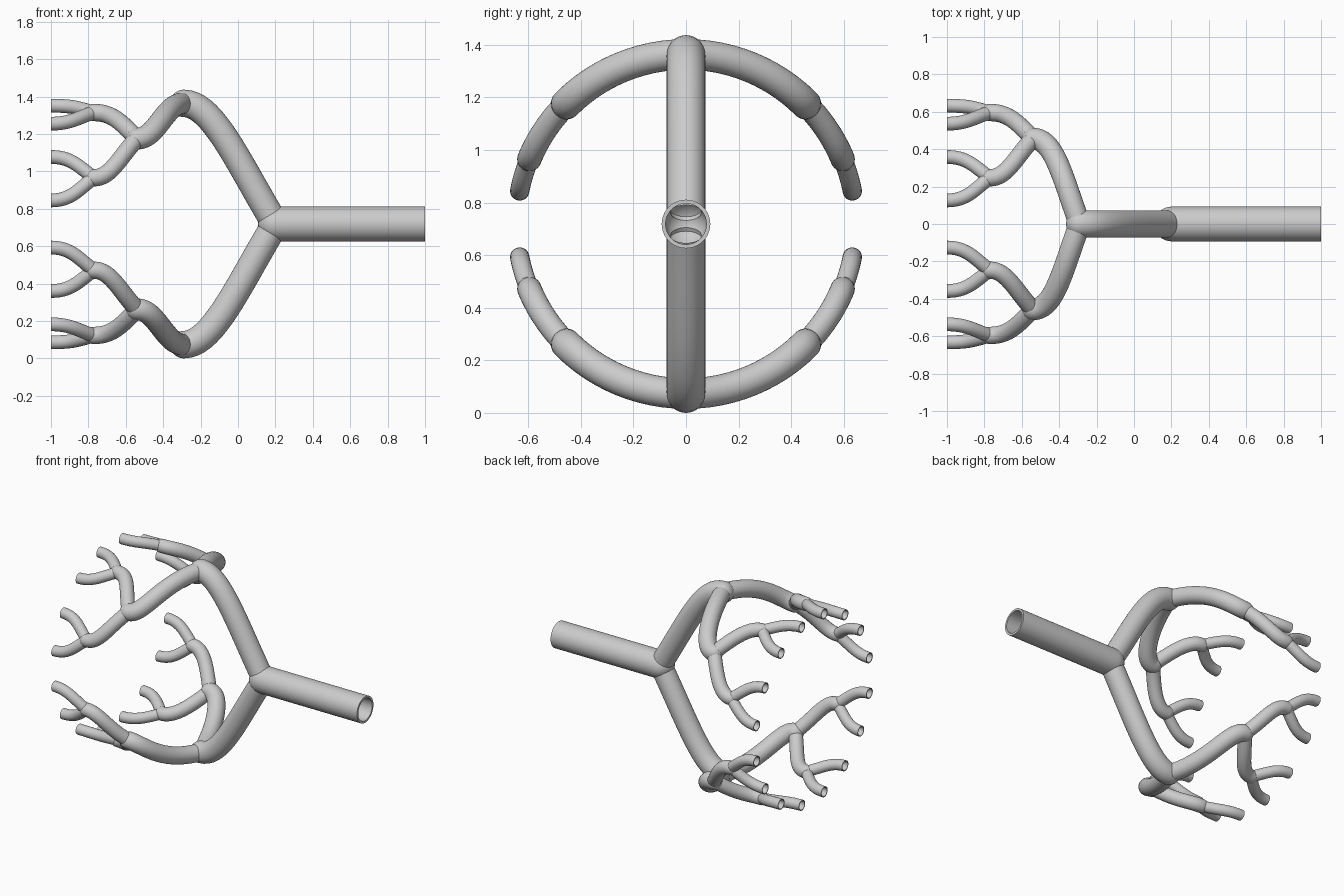
import bpy, bmesh
from math import sin, cos, pi, radians
from mathutils import Vector

cube = bpy.data.objects.get("Cube")
if cube:
    bpy.data.objects.remove(cube, do_unlink=True)

SPREAD = 0.645      # radius of the shell the branches lie on
CENTRE_Z = 0.7185
NODES = [1.0, 0.2, -0.29, -0.54, -0.77, -1.0]       # x of every fork
NAMES = ["trunk", "main_branch", "side_branch", "twig", "tip"]
RADII = [0.0926 * 2 ** (-g / 3) for g in range(5)]  # each fork narrows the tube
EASE = [(0.33, 0.67), (0.4, 0.68), (0.38, 0.58), (0.38, 0.6), (0.35, 0.52)]
LAST = 4
WALL = 0.84         # inner radius / outer radius
SEAT = 0.608        # distance from fork to child opening / parent radius

# Material
grey = bpy.data.materials.new("plain_grey")
grey.use_nodes = True
colour = (0.6, 0.6, 0.6, 1)
grey.diffuse_color = colour
grey.node_tree.nodes["Principled BSDF"].inputs["Base Color"].default_value = colour


def bezier(a, b, c, d, t):
    s = 1 - t
    return a * s**3 + 3 * b * s * s * t + 3 * c * s * t * t + d * t**3


def branch_point(gen, start, end, t):
    """Point on a branch whose end runs parallel to the main axis."""
    x0, x1 = NODES[gen], NODES[gen + 1]
    p, q = EASE[gen]
    x = bezier(x0, x0 + p * (x1 - x0), x0 + q * (x1 - x0), x1, t)
    f = bezier(0, 0.5, 1, 1, t)
    r = (0, SPREAD * f, SPREAD)[min(gen, 2)]
    angle = start + (end - start) * f
    return Vector((x, r * cos(angle), CENTRE_Z + r * sin(angle))), angle


def seat_parameter(gen, start, end, distance):
    """Where along a branch it is the given distance from its fork."""
    origin = branch_point(gen, start, end, 0)[0]
    t = 0
    while (branch_point(gen, start, end, t)[0] - origin).length < distance:
        t += 0.002
    return t


def children(gen, end):
    """Start and end angles of the two branches at a fork."""
    if gen == 0:
        return [(pi / 2, pi / 2), (-pi / 2, -pi / 2)]
    turn = pi / 2 ** (gen + 1)
    return [(end, end + turn), (end, end - turn)]


def sweep(bm, gen, start, end, scale, outward):
    """Sweep a circle along one branch, with a round end at each fork."""
    radius = RADII[gen] * scale
    sides = 40 - 4 * gen
    steps = 20 - 2 * gen
    t0 = 0
    if gen > 0:
        margin = 0.95 if outward else 1
        t0 = seat_parameter(gen, start, end, SEAT * RADII[gen - 1] * scale * margin)
    sections = []
    for i in range(steps + 1):
        t = t0 + (1 - t0) * i / steps
        point, angle = branch_point(gen, start, end, t)
        ahead = branch_point(gen, start, end, min(t + 0.001, 1))[0]
        behind = branch_point(gen, start, end, max(t - 0.001, 0))[0]
        tangent = (ahead - behind).normalized()
        side = Vector((0, cos(angle), sin(angle))) if gen > 1 else Vector((0, 1, 0))
        sections.append((point, tangent, side, radius))
    if gen < LAST:
        for k in range(1, 9):
            a = k * pi / 17
            sections.append((point + tangent * radius * sin(a), tangent, side, radius * cos(a)))

    rings = []
    for point, tangent, side, rad in sections:
        up = tangent.cross(side)
        turns = [2 * pi * k / sides for k in range(sides)]
        rings.append([bm.verts.new(point + (side * cos(a) + up * sin(a)) * rad) for a in turns])
    for low, high in zip(rings, rings[1:]):
        for k in range(sides):
            n = (k + 1) % sides
            quad = (low[k], low[n], high[n], high[k])
            bm.faces.new(quad if outward else quad[::-1])
    if gen < LAST:
        bm.faces.new(rings[-1] if outward else rings[-1][::-1])
    return rings[0], rings[-1]


def open_fork(bm, gen, start, end):
    """Cut round openings in a bore where its two children leave it."""
    node = branch_point(gen, start, end, 1)[0]
    radius = RADII[gen] * WALL
    for a, b in children(gen, end):
        t = seat_parameter(gen + 1, a, b, SEAT * radius)
        direction = (branch_point(gen + 1, a, b, t)[0] - node).normalized()
        near = [f for f in bm.faces if (f.calc_center_median() - node).length < 1.6 * radius]
        edges = {e for f in near for e in f.edges}
        verts = {v for f in near for v in f.verts}
        bmesh.ops.bisect_plane(bm, geom=list(verts) + list(edges) + near, dist=1e-6,
                               plane_co=node + direction * SEAT * radius * 1.08,
                               plane_no=direction, clear_outer=True)


def add_rim(bm, inner, outer):
    """Flat ring closing the wall at an open end."""
    for k in range(len(outer)):
        n = (k + 1) % len(outer)
        bm.faces.new((outer[k], outer[n], inner[n], inner[k]))


def grow(gen, start, end):
    bm = bmesh.new()
    bore_first, bore_last = sweep(bm, gen, start, end, WALL, False)
    if gen < LAST:
        open_fork(bm, gen, start, end)
    skin_first, skin_last = sweep(bm, gen, start, end, 1, True)
    if gen == 0:
        add_rim(bm, bore_first[::-1], skin_first[::-1])
    if gen == LAST:
        add_rim(bm, bore_last, skin_last)

    mesh = bpy.data.meshes.new(NAMES[gen])
    bm.to_mesh(mesh)
    bm.free()
    mesh.materials.append(grey)
    obj = bpy.data.objects.new(NAMES[gen], mesh)
    bpy.context.collection.objects.link(obj)
    parts.append(obj)
    if gen < LAST:
        for a, b in children(gen, end):
            grow(gen + 1, a, b)


# Trunk, then every branch that forks from it
parts = []
grow(0, pi / 2, pi / 2)

bpy.ops.object.select_all(action='DESELECT')
for part in parts:
    part.select_set(True)
bpy.context.view_layer.objects.active = parts[0]
bpy.ops.object.shade_smooth_by_angle(angle=radians(30))
